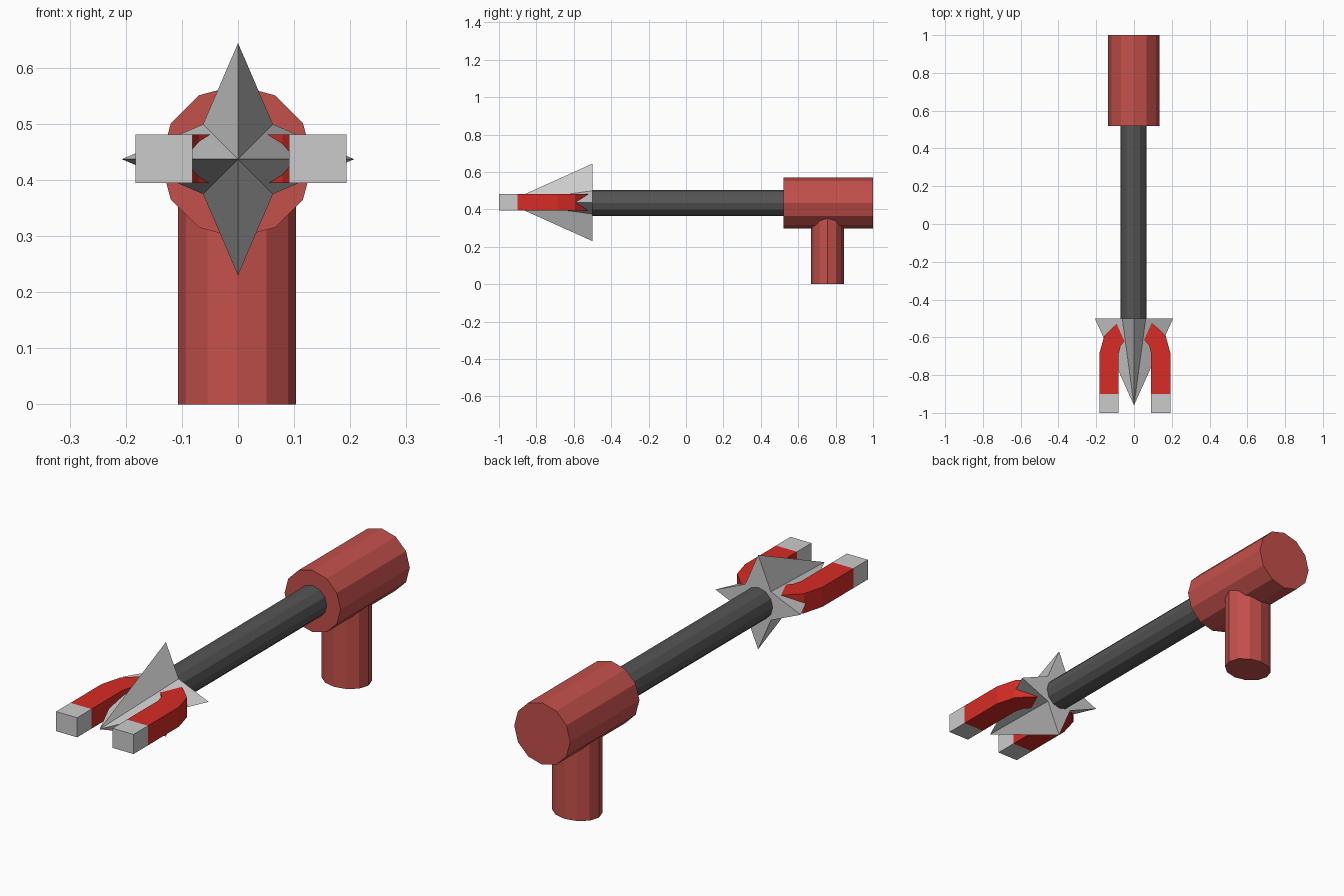
import bpy, bmesh
from math import pi, sin, cos

if "Cube" in bpy.data.objects:
    bpy.data.objects.remove(bpy.data.objects["Cube"])

AXIS_Z = 0.433


def material(name, rgb):
    m = bpy.data.materials.new(name)
    m.diffuse_color = (*rgb, 1)
    m.use_nodes = True
    m.node_tree.nodes["Principled BSDF"].inputs["Base Color"].default_value = m.diffuse_color
    return m


grip_red = material("grip_red", (0.55, 0.08, 0.07))
dark_grey = material("dark_grey", (0.09, 0.09, 0.09))
bright_red = material("bright_red", (0.68, 0.025, 0.018))


def finish(name, bm, mat=None):
    bmesh.ops.recalc_face_normals(bm, faces=bm.faces)
    me = bpy.data.meshes.new(name)
    bm.to_mesh(me)
    bm.free()
    if mat:
        me.materials.append(mat)
    ob = bpy.data.objects.new(name, me)
    bpy.context.collection.objects.link(ob)
    return ob


def tube(name, start, end, point, mat, sides=12):
    """Closed prism; point(a, t) places angle a at distance t."""
    bm = bmesh.new()
    rings = [[bm.verts.new(point(2 * pi * i / sides, t)) for i in range(sides)]
             for t in (start, end)]
    for r in rings:
        bm.faces.new(r)
    for i in range(sides):
        j = (i + 1) % sides
        bm.faces.new((rings[0][i], rings[0][j], rings[1][j], rings[1][i]))
    return finish(name, bm, mat)


# Body, rod and oval handle
def along_y(r):
    return lambda a, t: (-0.002 + r * cos(a), t, AXIS_Z + r * sin(a))


tube("rear_body", 0.52, 1.0, along_y(0.136), grip_red)
tube("rod", -0.5, 0.53, along_y(0.069), dark_grey)
tube("handle", 0.0, 0.42,
     lambda a, t: (-0.002 + 0.105 * cos(a), 0.757 + 0.0875 * sin(a), t), grip_red)

# Four-pointed star spike with a flat back
bm = bmesh.new()
star = []
for i in range(8):
    r = 0.207 if i % 2 == 0 else 0.088
    star.append(bm.verts.new((r * cos(i * pi / 4), -0.5, 0.437 + r * sin(i * pi / 4))))
tip = bm.verts.new((0, -0.96, 0.437))
bm.faces.new(star)
for i in range(8):
    bm.faces.new((star[i], star[(i + 1) % 8], tip))
finish("star_spike", bm)


# Horseshoe magnet, swept flat band from one arm round to the other
def band(name, pairs, mat=None):
    bm = bmesh.new()
    secs = [[bm.verts.new((x + 0.005, y, z)) for (x, y), z in
             ((o, 0.395), (i, 0.395), (i, 0.481), (o, 0.481))] for o, i in pairs]
    for a, b in zip(secs, secs[1:]):
        for k in range(4):
            n = (k + 1) % 4
            bm.faces.new((a[k], a[n], b[n], b[k]))
    bm.faces.new(secs[0])
    bm.faces.new(secs[-1])
    return finish(name, bm, mat)


RO, RI, YC = 0.188, 0.086, -0.685
arc = [((RO * cos(a), YC + 0.184 * sin(a)), (RI * cos(a), YC + RI * sin(a)))
       for a in (pi * k / 6 for k in range(7))]
band("magnet", [((RO, -0.9), (RI, -0.9))] + arc + [((-RO, -0.9), (-RI, -0.9))], bright_red)
for side, s in (("right", 1), ("left", -1)):
    band("magnet_tip_" + side, [((s * RO, y), (s * RI, y)) for y in (-1.0, -0.9)])
